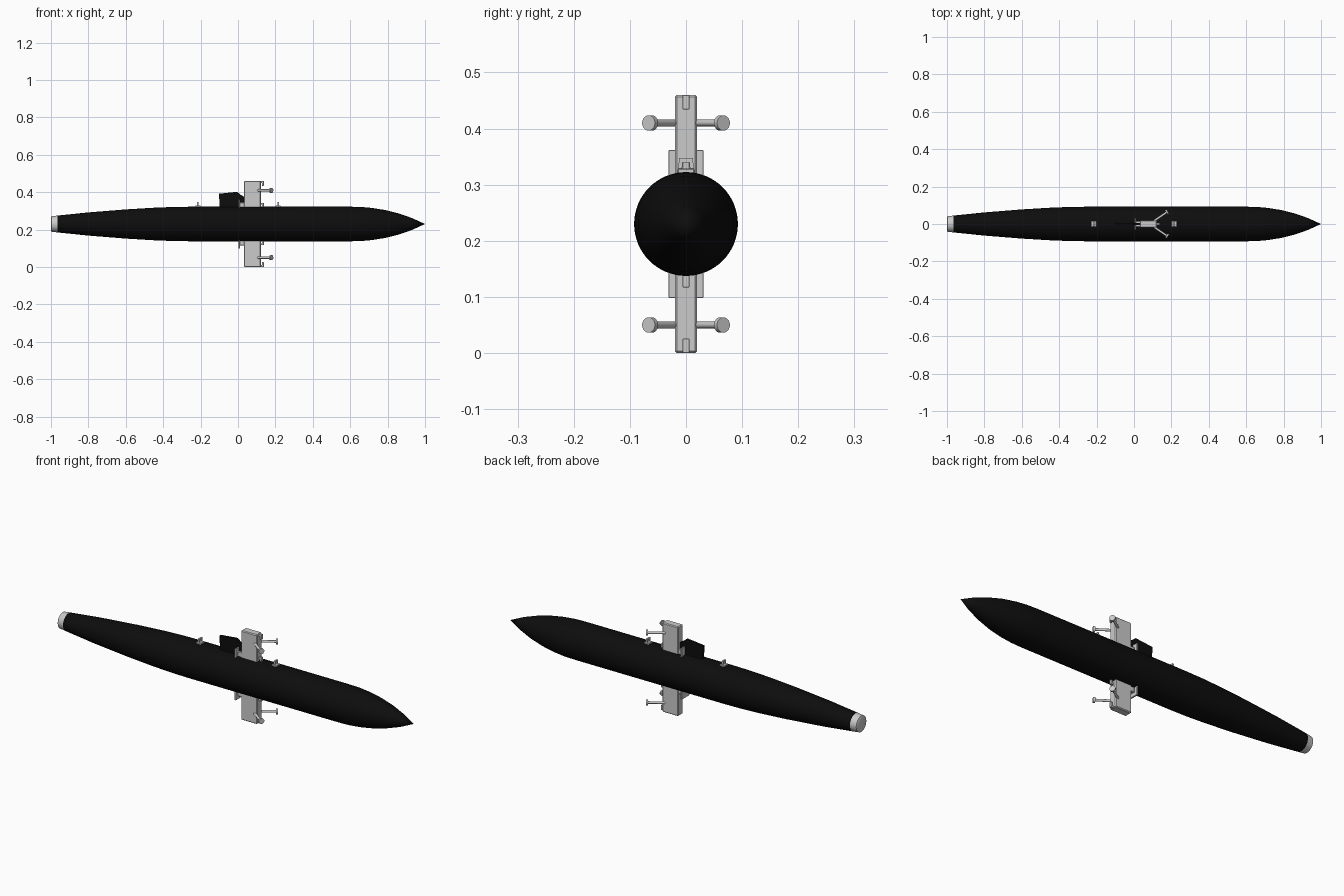
import bpy, bmesh, math
from mathutils import Vector

if "Cube" in bpy.data.objects:
    bpy.data.objects.remove(bpy.data.objects["Cube"])

CZ = 0.23  # height of the body axis


def material(name, col):
    m = bpy.data.materials.new(name)
    m.diffuse_color = (*col, 1)
    m.use_nodes = True
    m.node_tree.nodes["Principled BSDF"].inputs["Base Color"].default_value = m.diffuse_color
    return m


black = material("black_paint", (0.004, 0.004, 0.004))


def finish(name, bm, mat=None, bevel=0, smooth=False):
    bmesh.ops.recalc_face_normals(bm, faces=bm.faces)
    me = bpy.data.meshes.new(name)
    bm.to_mesh(me)
    bm.free()
    ob = bpy.data.objects.new(name, me)
    bpy.context.collection.objects.link(ob)
    if mat:
        me.materials.append(mat)
    if bevel:
        b = ob.modifiers.new("bevel", 'BEVEL')
        b.width, b.segments = bevel, 1
    if smooth:
        bpy.ops.object.select_all(action='DESELECT')
        ob.select_set(True)
        bpy.context.view_layer.objects.active = ob
        bpy.ops.object.shade_smooth_by_angle(angle=math.radians(35))
    return ob


def revolve(name, prof, mat=None, n=64):
    """Spin (x, radius) points around the body axis."""
    bm = bmesh.new()
    vs = [bm.verts.new((x, r, CZ)) for x, r in prof]
    es = [bm.edges.new(p) for p in zip(vs, vs[1:])]
    bmesh.ops.spin(bm, geom=vs + es, cent=(0, 0, CZ), axis=(1, 0, 0),
                   angle=2 * math.pi, steps=n)
    bmesh.ops.remove_doubles(bm, verts=bm.verts, dist=1e-5)
    return finish(name, bm, mat, smooth=True)


def box(name, x, y, z, bevel=0):
    bm = bmesh.new()
    bmesh.ops.create_cube(bm, size=1)
    for v in bm.verts:
        v.co = [(a + b) / 2 + c * (b - a) for (a, b), c in zip((x, y, z), v.co)]
    return finish(name, bm, bevel=bevel)


def prism(name, pts, axis, lo, hi, mat=None, bevel=0):
    """Extrude an outline in the xz plane (axis y) or yz plane (axis x)."""
    bm = bmesh.new()
    co = [(p, lo, q) if axis == 'y' else (lo, p, q) for p, q in pts]
    f = bm.faces.new([bm.verts.new(c) for c in co])
    ext = bmesh.ops.extrude_face_region(bm, geom=[f])
    d = (0, hi - lo, 0) if axis == 'y' else (hi - lo, 0, 0)
    bmesh.ops.translate(bm, vec=d, verts=[g for g in ext["geom"] if isinstance(g, bmesh.types.BMVert)])
    return finish(name, bm, mat, bevel)


def rod(name, a, b, r, n=16):
    a, b = Vector(a), Vector(b)
    bm = bmesh.new()
    bmesh.ops.create_cone(bm, cap_ends=True, segments=n, radius1=r, radius2=r, depth=(b - a).length)
    q = (b - a).to_track_quat('Z', 'Y')
    for v in bm.verts:
        v.co = q @ v.co + (a + b) / 2
    return finish(name, bm, smooth=True)


# Long body with pointed nose, and bare metal tail ring
revolve("body", [(-0.965, 0.045), (-0.8, 0.062), (-0.6, 0.078), (-0.45, 0.087), (-0.35, 0.091),
                 (-0.25, 0.0925), (0.2, 0.0925), (0.6, 0.0925), (0.66, 0.091), (0.72, 0.0855),
                 (0.79, 0.074), (0.86, 0.056), (0.93, 0.032), (1.0, 0)], black)
revolve("tail_ring", [(-1, 0), (-1, 0.038), (-0.998, 0.041), (-0.965, 0.045)])

# Upright fin behind the top plate
prism("fin", [(-0.097, 0.31), (-0.102, 0.392), (-0.005, 0.402), (0.012, 0.388),
              (0.033, 0.375), (0.033, 0.31)], 'y', -0.006, 0.006, black)

# Mounting lugs on top: base plate and open arch
for i, x in enumerate((-0.215, 0.215)):
    box(f"lug_base_{i}", (x - 0.014, x + 0.014), (-0.015, 0.015), (0.315, 0.329), 0.002)
    prism(f"lug_arch_{i}", [(-0.014, 0.328), (-0.012, 0.348), (0.012, 0.348), (0.014, 0.328),
                            (0.007, 0.328), (0.006, 0.340), (-0.006, 0.340), (-0.007, 0.328)],
          'x', x - 0.004, x + 0.004)

# Plates with hooks, brackets and splayed arms above and below the body
for tag, s in (("top", 1), ("bottom", -1)):
    def zr(a, b):
        return tuple(sorted((CZ + s * a, CZ + s * b)))

    box(f"plate_{tag}", (0.031, 0.122), (-0.02, 0.02), zr(0.07, 0.23), 0.004)
    # Rear bracket: foot, wide flange and stepped block
    box(f"bracket_flange_{tag}", (0.002, 0.010), (-0.031, 0.031), zr(0.08, 0.132), 0.001)
    box(f"bracket_block_{tag}", (0.010, 0.034), (-0.016, 0.016), zr(0.08, 0.115), 0.002)
    # Hooks on the leading edge
    for j, (a, b, lip) in enumerate(((0.204, 0.230, 0.226), (0.09, 0.113, 0.109))):
        box(f"hook_stem_{tag}_{j}", (0.128, 0.138), (-0.006, 0.006), zr(a, b), 0.001)
        box(f"hook_lip_{tag}_{j}", (0.116, 0.132), (-0.006, 0.006), zr(lip - 0.006, lip + 0.003))
    # Arms with round pads
    z = CZ + s * 0.18
    for side, m in (("left", -1), ("right", 1)):
        start, end = Vector((0.095, m * 0.008, z)), Vector((0.177, m * 0.064, z))
        d = (end - start).normalized()
        rod(f"arm_{tag}_{side}", start, end, 0.006)
        rod(f"arm_pad_{tag}_{side}", end - d * 0.005, end + d * 0.005, 0.0138, 24)
